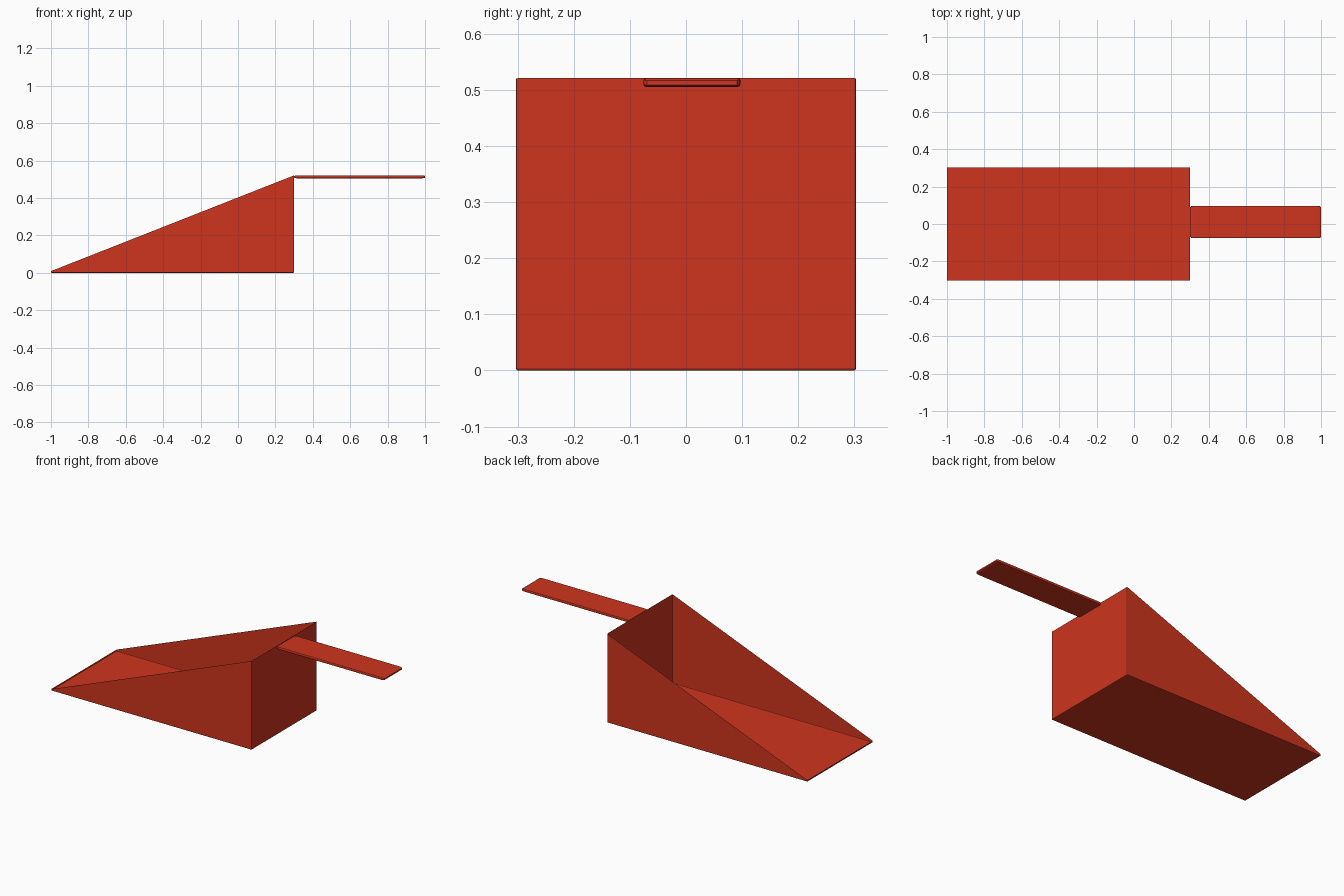
import bpy, bmesh
from mathutils import Vector

if "Cube" in bpy.data.objects:
    bpy.data.objects.remove(bpy.data.objects["Cube"])

red = bpy.data.materials.new("red_plastic")
red.diffuse_color = (0.62, 0.035, 0.013, 1)
red.use_nodes = True
red.node_tree.nodes["Principled BSDF"].inputs["Base Color"].default_value = red.diffuse_color


def finish(bm, name):
    bmesh.ops.recalc_face_normals(bm, faces=bm.faces)
    mesh = bpy.data.meshes.new(name)
    bm.to_mesh(mesh)
    bm.free()
    mesh.materials.append(red)
    obj = bpy.data.objects.new(name, mesh)
    bpy.context.collection.objects.link(obj)
    return obj


# Pan: wedge prism with softened edges, sloping top left open
W = 0.303
profile = [(-1, 0), (0.3, 0), (0.3, 0.521), (-1, 0.009)]
bm = bmesh.new()
side = bm.faces.new([bm.verts.new((x, -W, z)) for x, z in profile])
ext = bmesh.ops.extrude_face_region(bm, geom=[side], use_keep_orig=True)
bmesh.ops.translate(bm, vec=(0, 2 * W, 0),
                    verts=[v for v in ext["geom"] if isinstance(v, bmesh.types.BMVert)])
bmesh.ops.recalc_face_normals(bm, faces=bm.faces)
up = Vector((-0.512, 0, 1.3)).normalized()


def is_open_top(f):
    return f.normal.dot(up) > 0.99


edges = [e for e in bm.edges if not any(is_open_top(f) for f in e.link_faces)]
bmesh.ops.bevel(bm, geom=edges, offset=0.004, segments=2, profile=0.5, affect='EDGES')
bm.normal_update()
top = [f for f in bm.faces if is_open_top(f) and f.calc_area() > 0.3]
bmesh.ops.delete(bm, geom=top, context='FACES_ONLY')
finish(bm, "pan")

# Handle: bevelled bar, stretched so the bevel is long along x and shallow in z
bm = bmesh.new()
bmesh.ops.create_cube(bm, size=1)
bmesh.ops.scale(bm, vec=(35, 28, 4), verts=bm.verts)
bmesh.ops.bevel(bm, geom=bm.edges[:], offset=1, segments=2, profile=0.5, affect='EDGES')
bmesh.ops.scale(bm, vec=(0.7 / 35, 0.173 / 28, 0.016 / 4), verts=bm.verts)
bmesh.ops.translate(bm, vec=(0.65, 0.0105, 0.513), verts=bm.verts)
finish(bm, "handle")
